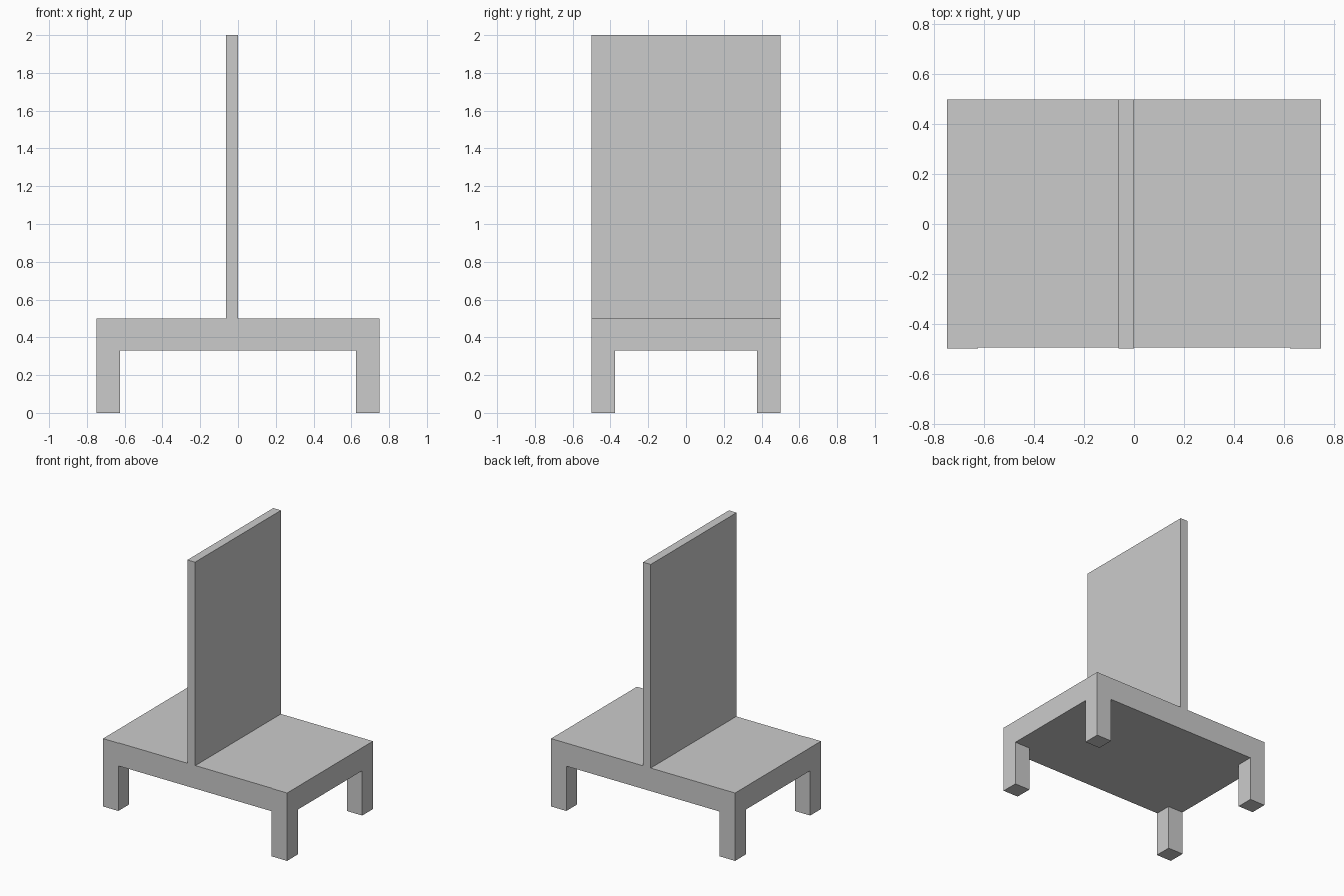
import bpy
import bmesh

if "Cube" in bpy.data.objects:
    bpy.data.objects.remove(bpy.data.objects["Cube"])


def prism(name, outline, z0, z1):
    """Extrude a plan outline (x, y) from z0 up to z1."""
    bm = bmesh.new()
    face = bm.faces.new([bm.verts.new((x, y, z0)) for x, y in outline])
    top = bmesh.ops.extrude_face_region(bm, geom=[face])["geom"]
    for v in top:
        if isinstance(v, bmesh.types.BMVert):
            v.co.z = z1
    bmesh.ops.recalc_face_normals(bm, faces=bm.faces)
    mesh = bpy.data.meshes.new(name)
    bm.to_mesh(mesh)
    bm.free()
    obj = bpy.data.objects.new(name, mesh)
    bpy.context.collection.objects.link(obj)
    return obj


def rect(x0, x1, y0, y1):
    return [(x0, y0), (x1, y0), (x1, y1), (x0, y1)]


W, D = 0.75, 0.5            # half width and half depth
LEG = 0.125                 # leg thickness
SEAT_BOTTOM, SEAT_TOP, TOP = 0.33, 0.5, 2.0
FRONT = -D + 0.004          # front rail sits slightly behind the legs

# Seat slab, with the shallow front recess between the legs
inner = W - LEG
prism("seat", [(-W, -D), (-inner, -D), (-inner, FRONT), (inner, FRONT),
               (inner, -D), (W, -D), (W, D), (-W, D)], SEAT_BOTTOM, SEAT_TOP)

# Upright panel dividing the two seats
prism("backrest", rect(-0.0625, 0, -D, D), SEAT_TOP, TOP)

# Four corner legs
for x_name, x in (("left", -W), ("right", W - LEG)):
    for y_name, y in (("front", -D), ("back", D - LEG)):
        prism(f"{y_name}_{x_name}_leg", rect(x, x + LEG, y, y + LEG), 0, SEAT_BOTTOM)
